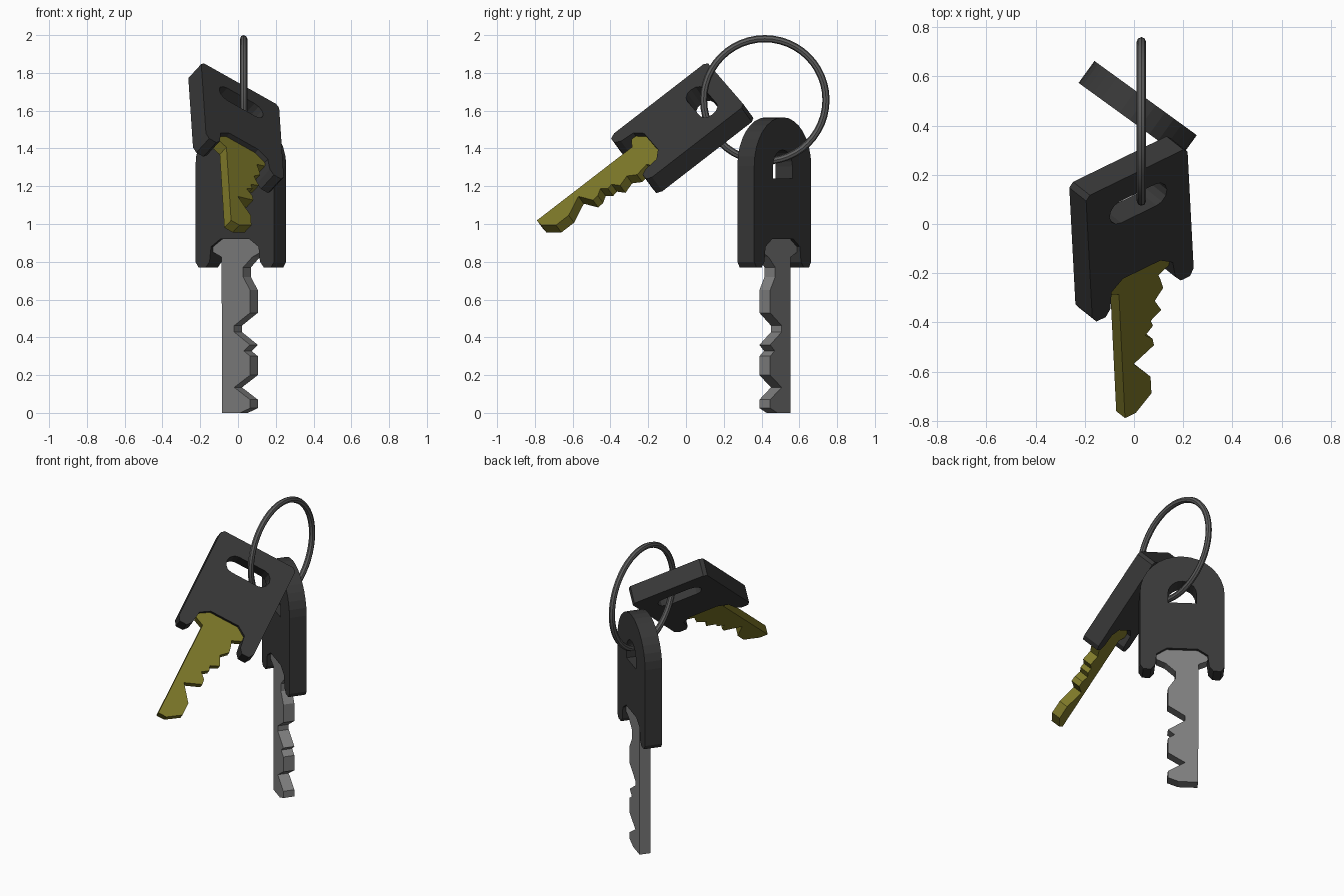
import bpy, bmesh, math
from mathutils import Matrix, Vector

if "Cube" in bpy.data.objects:
    bpy.data.objects.remove(bpy.data.objects["Cube"])


def material(name, rgb):
    m = bpy.data.materials.new(name)
    m.diffuse_color = (*rgb, 1)
    m.use_nodes = True
    m.node_tree.nodes["Principled BSDF"].inputs["Base Color"].default_value = m.diffuse_color
    return m


BLACK = material("black plastic", (0.04, 0.04, 0.04))
SILVER = material("silver metal", (0.21, 0.21, 0.21))
GOLD = material("gold metal", (0.21, 0.19, 0.022))
STEEL = material("ring steel", (0.11, 0.11, 0.11))


def arc(cx, cy, r, a0, a1, n):
    """Points on an arc, angles in degrees."""
    return [(cx + r * math.cos(math.radians(a0 + (a1 - a0) * i / n)),
             cy + r * math.sin(math.radians(a0 + (a1 - a0) * i / n))) for i in range(n + 1)]


def plate(name, outlines, thickness, frame, mat):
    """Flat plate from closed outlines (later ones are holes), placed by a frame."""
    cu = bpy.data.curves.new(name + "_profile", 'CURVE')
    cu.dimensions = '2D'
    cu.fill_mode = 'BOTH'
    cu.extrude = thickness / 2
    for pts in outlines:
        sp = cu.splines.new('POLY')
        sp.points.add(len(pts) - 1)
        for p, (x, y) in zip(sp.points, pts):
            p.co = (x, y, 0, 1)
        sp.use_cyclic_u = True
    tmp = bpy.data.objects.new(name + "_profile", cu)
    bpy.context.collection.objects.link(tmp)
    bpy.context.view_layer.update()
    dg = bpy.context.evaluated_depsgraph_get()
    me = bpy.data.meshes.new_from_object(tmp.evaluated_get(dg))
    bpy.data.objects.remove(tmp)
    me.name = name
    bm = bmesh.new()
    bm.from_mesh(me)
    bmesh.ops.remove_doubles(bm, verts=bm.verts, dist=1e-4)
    bmesh.ops.recalc_face_normals(bm, faces=bm.faces)
    for f in bm.faces:
        f.smooth = False
        f.material_index = 0
    bm.to_mesh(me)
    bm.free()
    me.materials.clear()
    me.materials.append(mat)
    ob = bpy.data.objects.new(name, me)
    ob.matrix_world = frame
    bpy.context.collection.objects.link(ob)
    return ob


def frame(across, along, origin):
    """Matrix with x across the key, y along it and z out of its front face."""
    u = Vector(across).normalized()
    v = Vector(along)
    v = (v - u * v.dot(u)).normalized()
    n = u.cross(v)
    m = Matrix((u, v, n)).transposed().to_4x4()
    m.translation = origin
    return m


def head_base(z, w):
    """Lower edge of a head, left to right: two legs around the blade socket."""
    left = [(-w, z + 0.03), (-w + 0.02, z), (-0.19, z), (-0.165, z + 0.03),
            (-0.155, z + 0.11), (-0.095, z + 0.15)]
    return left + [(-x, y) for x, y in reversed(left)]


def shoulder(z):
    """Blade collar, right to left over the top, tucked into the head socket."""
    return [(0.10, z + 0.055), (0.155, z + 0.08), (0.16, z + 0.11), (0.10, z + 0.16),
            (-0.10, z + 0.16), (-0.16, z + 0.11), (-0.155, z + 0.08), (-0.10, z + 0.055)]


# Upright key: arched head with a D-shaped hole, silver blade
upright = frame((0.81, -0.587, 0), (0, 0, 1), (0.015, 0.4675, 0))
W1 = 0.257
plate("upright_key_head",
      [head_base(0.77, W1) + arc(0, 1.565 - W1, W1, 0, 180, 16),
       [(-0.087, 1.24), (0.087, 1.24)] + arc(0, 1.305, 0.087, 0, 180, 10)],
      0.11, upright, BLACK)
teeth = [(-0.098, 0), (0.02, 0), (0.086, 0.025), (0.086, 0.07), (-0.018, 0.135),
         (0.086, 0.2), (0.086, 0.3), (0.045, 0.328), (0.086, 0.36), (-0.018, 0.428),
         (-0.018, 0.462), (0.086, 0.53), (0.086, 0.65), (0.04, 0.72), (0.04, 0.77)]
plate("upright_key_blade", [teeth + shoulder(0.77)], 0.07, upright, SILVER)

# Tilted key: square head with a slot, gold blade
tilted = frame((0.80, 0.39, -0.45), (-0.04, 0.79, 0.61), (-0.01, -0.02, 1.507))
W2, L2 = 0.257, 0.325
plate("tilted_key_head",
      [head_base(-L2, W2) + [(W2, L2 - 0.02), (W2 - 0.02, L2), (-W2 + 0.02, L2), (-W2, L2 - 0.02)],
       arc(0.09, 0.165, 0.055, -90, 90, 6) + arc(-0.09, 0.165, 0.055, 90, 270, 6)],
      0.115, tilted, BLACK)
teeth = [(-0.102, -0.905), (-0.047, -0.905), (0.035, -0.845), (0.035, -0.76), (-0.045, -0.655),
         (0.06, -0.61), (0.055, -0.575), (0.02, -0.54), (0.06, -0.51), (0.05, -0.48),
         (0.105, -0.45), (0.075, -0.39), (0.12, -0.345), (0.11, -0.30)]
plate("tilted_key_blade", [teeth + shoulder(-L2)], 0.06, tilted, GOLD)

# Split ring through both heads
bpy.ops.mesh.primitive_torus_add(major_segments=48, minor_segments=8, major_radius=0.324,
                                 minor_radius=0.019, location=(0.03, 0.417, 1.657),
                                 rotation=(0, math.pi / 2, 0))
ring = bpy.context.object
ring.name = "key_ring"
ring.data.materials.append(STEEL)
bpy.ops.object.shade_smooth_by_angle(angle=math.radians(30))
